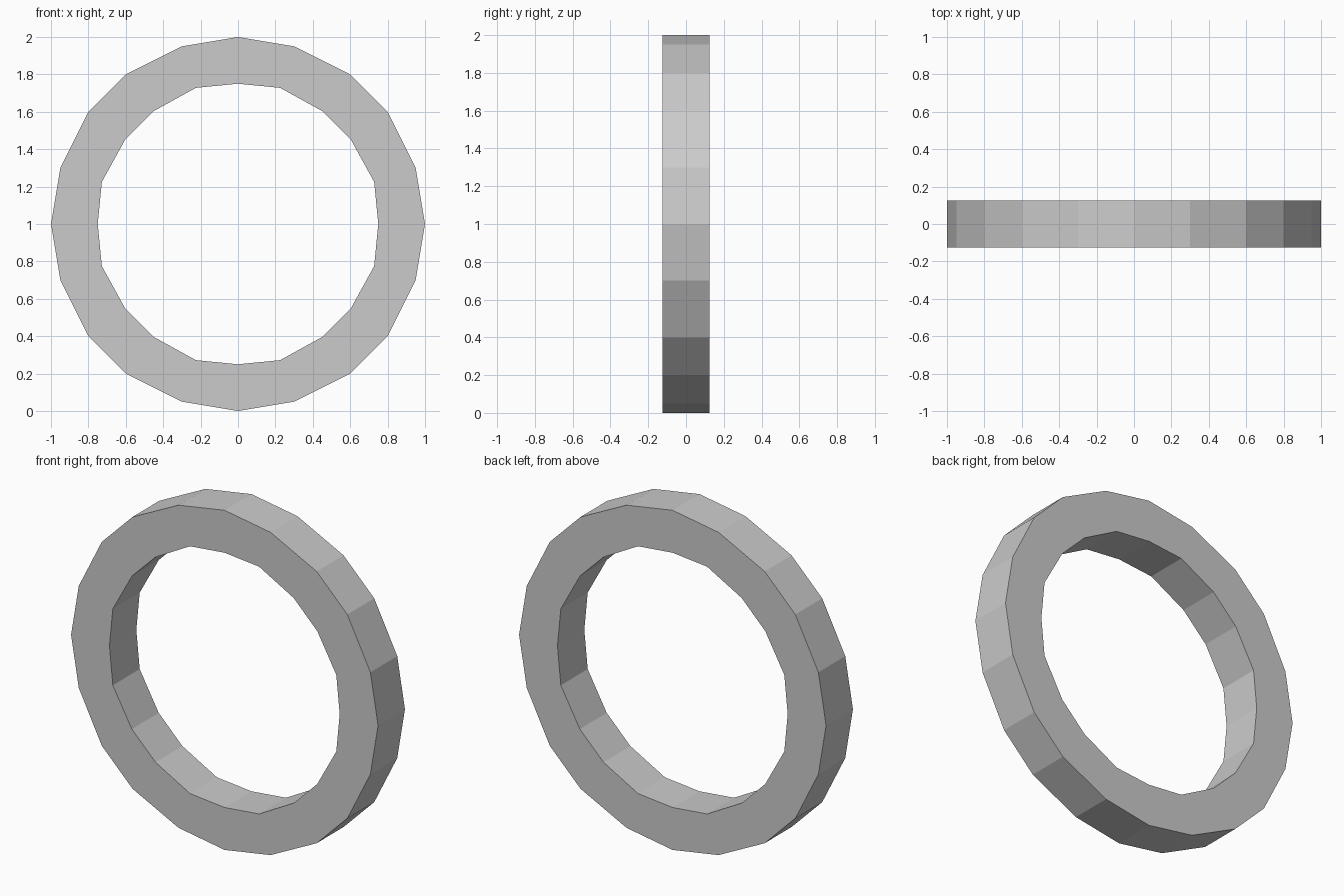
import bpy
import bmesh

if "Cube" in bpy.data.objects:
    bpy.data.objects.remove(bpy.data.objects["Cube"])

HALF_DEPTH = 0.125
CENTRE_Z = 1.0

# Quarter profiles as (x, z) offsets from the ring centre, top towards the side
OUTER = [(0, 1), (0.3, 0.95), (0.6, 0.8), (0.8, 0.6), (0.95, 0.3)]
INNER = [(0, 0.75), (0.225, 0.728), (0.45, 0.604), (0.604, 0.45), (0.728, 0.225)]


def full_loop(quarter):
    """Turn a quarter profile through four right angles."""
    points, loop = quarter, []
    for _ in range(4):
        loop += points
        points = [(z, -x) for x, z in points]
    return loop


def add_loop(bm, quarter, y):
    return [bm.verts.new((x, y, CENTRE_Z + z)) for x, z in full_loop(quarter)]


def bridge(bm, a, b):
    n = len(a)
    for i in range(n):
        j = (i + 1) % n
        bm.faces.new((a[i], a[j], b[j], b[i]))


# Flat-sided ring: rim, back, bore and front bands
bm = bmesh.new()
loops = [add_loop(bm, profile, y) for profile, y in (
    (OUTER, -HALF_DEPTH), (OUTER, HALF_DEPTH),
    (INNER, HALF_DEPTH), (INNER, -HALF_DEPTH))]
for i in range(4):
    bridge(bm, loops[i], loops[(i + 1) % 4])
bmesh.ops.recalc_face_normals(bm, faces=bm.faces)

mesh = bpy.data.meshes.new("ring")
bm.to_mesh(mesh)
bm.free()
ring = bpy.data.objects.new("ring", mesh)
bpy.context.collection.objects.link(ring)
